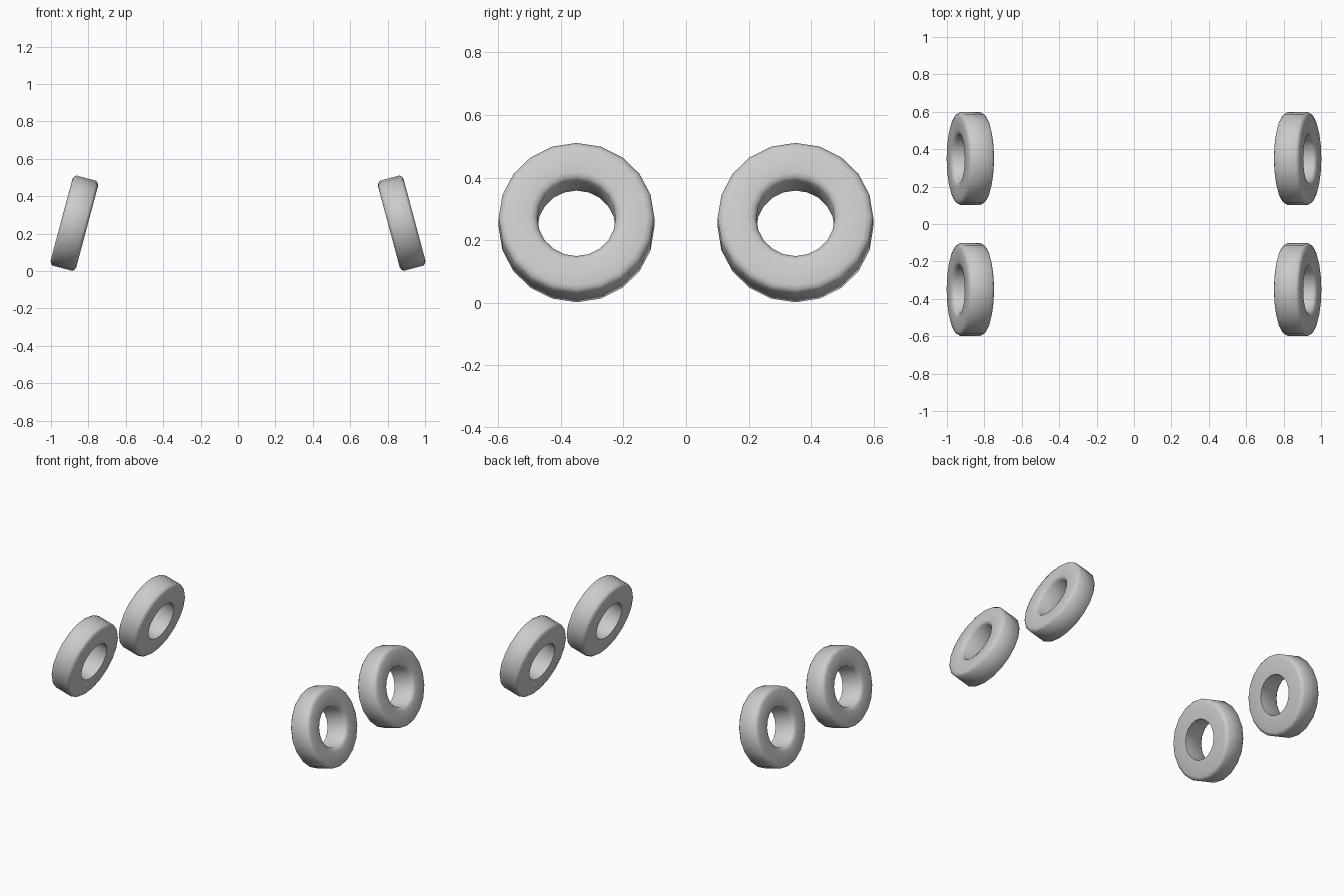
import bpy, bmesh, math
from mathutils import Matrix, Vector

cube = bpy.data.objects.get("Cube")
if cube:
    bpy.data.objects.remove(cube, do_unlink=True)

SEGMENTS = 20
TILT = math.radians(15)
CENTRE = Vector((0.875, 0.35, 0.256))

# Closed tyre section: (distance outward along the axle, radius)
SECTION = [
    (-0.071, 0.125), (-0.071, 0.225), (-0.066, 0.239), (-0.055, 0.249),
    (0.055, 0.249), (0.066, 0.239), (0.071, 0.225),
    (0.071, 0.15), (0.066, 0.135), (0.053, 0.125),
]

rubber = bpy.data.materials.new("light_grey")
rubber.use_nodes = True
grey = (0.6, 0.6, 0.6, 1)
rubber.diffuse_color = grey
rubber.node_tree.nodes["Principled BSDF"].inputs["Base Color"].default_value = grey


def make_tyre(name, side, end):
    """Revolve the section around the axle, then lean the tyre inward at the top."""
    bm = bmesh.new()
    rings = []
    for i in range(SEGMENTS):
        turn = Matrix.Rotation(math.tau * i / SEGMENTS, 3, 'X')
        rings.append([bm.verts.new(turn @ Vector((side * a, 0, r))) for a, r in SECTION])
    count = len(SECTION)
    for i in range(SEGMENTS):
        this, after = rings[i], rings[(i + 1) % SEGMENTS]
        for j in range(count):
            k = (j + 1) % count
            bm.faces.new((this[j], this[k], after[k], after[j]))
    bmesh.ops.recalc_face_normals(bm, faces=bm.faces)
    bm.transform(Matrix.Rotation(-side * TILT, 4, 'Y'))
    mesh = bpy.data.meshes.new(name)
    bm.to_mesh(mesh)
    bm.free()
    mesh.materials.append(rubber)
    tyre = bpy.data.objects.new(name, mesh)
    tyre.location = (side * CENTRE.x, end * CENTRE.y, CENTRE.z)
    bpy.context.collection.objects.link(tyre)
    return tyre


# Four tyres, one at each corner
tyres = [make_tyre(f"{end_name}_{side_name}_tyre", side, end)
         for end_name, end in (("front", -1), ("rear", 1))
         for side_name, side in (("left", 1), ("right", -1))]

# Soft shoulders, crisp inner bore edge
bpy.ops.object.select_all(action='DESELECT')
for tyre in tyres:
    tyre.select_set(True)
bpy.context.view_layer.objects.active = tyres[0]
bpy.ops.object.shade_smooth_by_angle(angle=math.radians(60))
